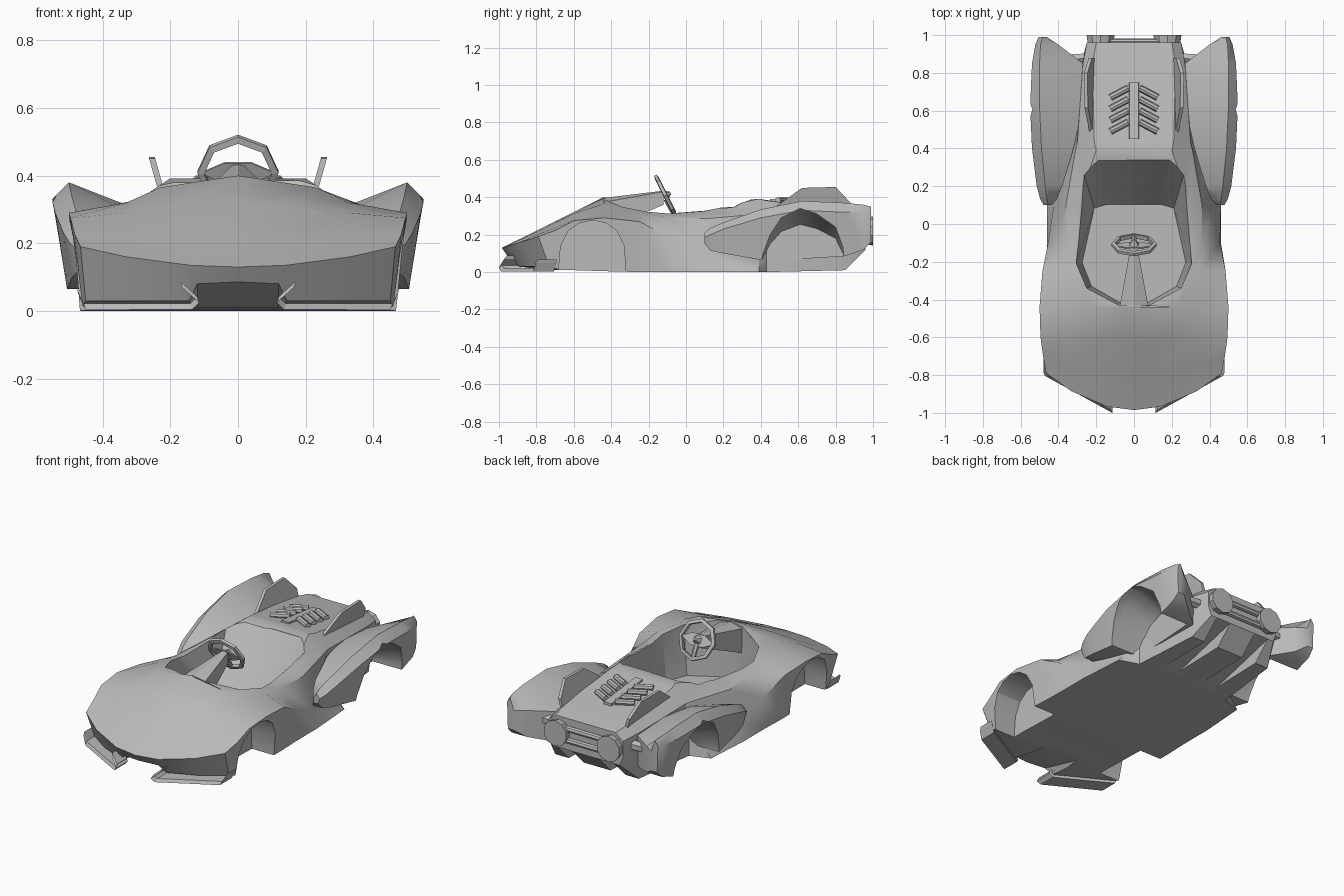
import bpy, bmesh, math
from mathutils import Vector, Matrix

cube = bpy.data.objects.get("Cube")
if cube:
    bpy.data.objects.remove(cube, do_unlink=True)

paint = bpy.data.materials.new("plain grey")
paint.use_nodes = True
grey = (0.5, 0.5, 0.5, 1)
paint.diffuse_color = grey
paint.node_tree.nodes["Principled BSDF"].inputs["Base Color"].default_value = grey


def finish(name, bm):
    """Turn a bmesh into a painted object with outward normals."""
    bmesh.ops.recalc_face_normals(bm, faces=bm.faces)
    mesh = bpy.data.meshes.new(name)
    bm.to_mesh(mesh)
    bm.free()
    mesh.materials.append(paint)
    obj = bpy.data.objects.new(name, mesh)
    bpy.context.collection.objects.link(obj)
    return obj


def loft(name, rings, side=1, strip_caps=False):
    """Skin closed rings of points; side=-1 builds the mirror image."""
    bm = bmesh.new()
    rows = [[bm.verts.new((x * side, y, z)) for x, y, z in ring] for ring in rings]
    n = len(rows[0])
    for r, s in zip(rows, rows[1:]):
        for i in range(n):
            j = (i + 1) % n
            bm.faces.new((r[i], r[j], s[j], s[i]))
    for row in (rows[0], rows[-1]):
        if not strip_caps:
            bm.faces.new(row)
            continue
        h = n // 2
        for i in range(h // 2):
            bm.faces.new([row[k] for k in (i, i + 1, h - 1 - i, h - i)])
            bm.faces.new([row[k] for k in (-i, h + i, h + 1 + i, n - 1 - i)])
    return finish(name, bm)


def rod(name, start, end, r1, r2, sides):
    """Straight tapered rod between two points."""
    start, end = Vector(start), Vector(end)
    way = end - start
    turn = way.to_track_quat("Z", "Y").to_matrix().to_4x4()
    bm = bmesh.new()
    bmesh.ops.create_cone(bm, cap_ends=True, segments=sides, radius1=r1, radius2=r2,
                          depth=way.length, matrix=Matrix.Translation((start + end) / 2) @ turn)
    return finish(name, bm)


def activate(obj):
    bpy.ops.object.select_all(action="DESELECT")
    obj.select_set(True)
    bpy.context.view_layer.objects.active = obj


def carve(obj, cutter):
    """Subtract the cutter and throw it away."""
    activate(obj)
    mod = obj.modifiers.new("cut", "BOOLEAN")
    mod.operation, mod.solver, mod.object = "DIFFERENCE", "EXACT", cutter
    bpy.ops.object.modifier_apply(modifier=mod.name)
    bpy.data.objects.remove(cutter, do_unlink=True)


def smooth(obj, angle=28):
    activate(obj)
    bpy.ops.object.shade_smooth_by_angle(angle=math.radians(angle))


# Main body: y, nose sweep, centre z, hood edge, fender crest, shoulder, sill x, floor z
sections = [
    (-.985, .2, .13, .14, .135, .33, .16, .465, .19, .45, .03),
    (-.8, .1, .22, .1, .217, .35, .22, .482, .225, .46, .01),
    (-.6, 0, .32, .16, .313, .33, .29, .495, .275, .465, .01),
    (-.44, 0, .4, .23, .365, .33, .32, .5, .29, .47, .005),
    (-.25, 0, .4, .29, .33, .36, .315, .485, .27, .465, 0),
    (-.1, 0, .36, .31, .31, .36, .295, .455, .19, .46, 0),
    (.1, 0, .36, .3, .325, .36, .285, .425, .1, .46, 0),
    (.39, 0, .392, .2, .392, .31, .31, .37, .08, .44, 0),
    (.43, 0, .385, .21, .382, .3, .31, .32, .09, .32, 0),
    (.85, 0, .33, .22, .33, .27, .28, .28, .12, .28, .01),
    (.96, 0, .31, .2, .31, .25, .27, .25, .17, .23, .12),
]
rings = []
for y, sweep, zc, xa, za, xb, zb, xd, zd, xe, zf in sections:
    half = [(xa, za), (xb, zb), (xd, zd), (xe, zf), (xe * .7, zf), (xe * .35, zf)]
    outline = [(0, zc)] + half + [(0, zf)] + [(-x, z) for x, z in reversed(half)]
    # the nose sweeps back at the sides and along its lower edge
    rings.append([(x, y + sweep * ((x / .47) ** 2 + .35 * (z == zf)), z) for x, z in outline])
body = loft("body", rings, strip_caps=True)

# Cockpit opening: upright front and sides, reclined rear wall
edge = [(.08, -.43), (.25, -.34), (.305, -.21), (.27, .28), (.19, .34)]
opening = edge + [(-x, y) for x, y in reversed(edge)]
well = [[(x * .9, y * .97, .05) if y < 0 else (x * .78, y * .3, .05) for x, y in opening],
        [(x, y, .31 if y < 0 else .385) for x, y in opening],
        [(x, y, .6) for x, y in opening]]
carve(body, loft("cockpit_cutter", well))

# Front air intake, its roof sloping down to the floor
mouth = [(-.11, -.1), (.11, -.1), (.15, .04), (.12, .09), (-.12, .09), (-.15, .04)]
carve(body, loft("intake_cutter", [[(x, y, z - drop) for x, z in mouth]
                                   for y, drop in ((-1.1, 0), (-.97, 0), (-.62, .09))]))

front_arch = [(-.69, -.1), (-.67, .14), (-.63, .22), (-.57, .262), (-.5, .277),
              (-.43, .262), (-.37, .22), (-.33, .14), (-.32, -.1)]
rear_arch = [(.4, -.1), (.41, .09), (.45, .2), (.51, .29), (.61, .34),
             (.7, .31), (.8, .24), (.84, .13), (.85, -.1)]
# Rear fender: y, inner seam, crest, outer shoulder, lower edge
fender_sections = [
    (.1, .435, .18, .455, .21, .478, .185, .465, .15),
    (.13, .41, .2, .46, .235, .496, .2, .475, .115),
    (.2, .38, .24, .47, .265, .515, .23, .49, .1),
    (.4, .32, .29, .49, .335, .54, .29, .505, .065),
    (.62, .27, .29, .5, .38, .55, .33, .51, .07),
    (.85, .27, .27, .5, .37, .54, .32, .505, .085),
    (.95, .4, .28, .495, .36, .522, .32, .505, .12),
    (.99, .46, .28, .485, .35, .505, .32, .5, .16),
]
fender_rings = [[(xi, y, zi), (xp, y, zp), (xo, y, zo), (xl, y, zl), (xi, y, zl)]
                for y, xi, zi, xp, zp, xo, zo, xl, zl in fender_sections]

for side, label in ((1, "left"), (-1, "right")):
    # Front wheel well and rear underfloor tunnel
    carve(body, loft("front_arch_cutter",
                     [[(x, y, z) for y, z in front_arch] for x in (.32, .7)], side))
    tunnel = [(.5, -.05), (.5, 0), (1, .13), (1, -.05)]
    carve(body, loft("tunnel_cutter",
                     [[(x, y, z) for y, z in tunnel] for x in (.09, .19)], side))

    # Rear fender with hollow wheel arch
    fender = loft(label + "_rear_fender", fender_rings, side)
    carve(fender, loft("rear_arch_cutter",
                       [[(x, y, z * k) for y, z in rear_arch]
                        for x, k in ((.31, .75), (.48, 1), (.7, 1))], side))
    smooth(fender, 38)

    # Leaning tail fin
    fin = [(.48, .35), (.62, .45), (.8, .455), (.88, .37), (.88, .3)]
    loft(label + "_tail_fin",
         [[(.222 + t + (z - .37) * .28, y, z) for y, z in fin] for t in (0, .018)], side)

    # Exhaust and fender strut
    x = .177 * side
    smooth(rod(label + "_exhaust", (x, .85, .22), (x, 1, .22), .055, .078, 10))
    rod(label + "_fender_strut", (.2 * side, .88, .22), (.37 * side, .87, .22), .03, .03, 6)

    # Engine cover louvres
    for i in range(4):
        y = .49 + i * .06
        z = .383 - (y - .48) * .12
        smooth(rod(label + "_louvre", (.03 * side, y + .05, z), (.125 * side, y, z),
                   .018, .018, 8))

    # Front splitter blade with raised ends
    blade = [(.165, .07), (.115, .025), (.135, .004), (.45, .004), (.472, .05)]
    strips = []
    for x, z in blade:
        y = -1 + .55 * (x - .115)
        strips.append([(x, y, z), (x, y + .11, z), (x + .006, y + .11, z + .018),
                       (x + .006, y + .015, z + .018)])
    loft(label + "_splitter", strips, side)

smooth(body)

# Louvre spine
loft("louvre_spine", [[(x, y, z) for x, z in ((-.03, .3), (.03, .3), (.025, top), (-.025, top))]
                      for y, top in ((.45, .392), (.75, .358))])

# Rear cross bars
for z in (.18, .25):
    rod("rear_cross_bar", (-.17, .965, z), (.17, .965, z), .018, .018, 8)

# Steering column, a deep wedge narrowing toward the wheel
column = []
for y, wide, low, high in ((-.45, .078, .22, .395), (-.12, .018, .36, .435)):
    column.append([(-wide, y, low), (wide, y, low), (wide, y, high - wide * .3),
                   (0, y, high), (-wide, y, high - wide * .3)])
loft("steering_column", column)

# Steering wheel, tipped toward the driver
centre = Vector((0, -.11, .41))
up = Vector((0, -.1, .2)).normalized()
back = Vector((0, .2, .1)).normalized()
right = Vector((1, 0, 0))


def spot(across, rise, lift):
    return centre + right * across + up * rise + back * lift


bm = bmesh.new()
rows = []
for k in range(8):
    s, c = math.sin(k * math.tau / 8), math.cos(k * math.tau / 8)
    rows.append([bm.verts.new(spot(r * s, r * c, h))
                 for r, h in ((.12, -.008), (.12, .008), (.1, .012), (.1, -.012))])
for k, row in enumerate(rows):
    after = rows[(k + 1) % len(rows)]
    for i in range(4):
        j = (i + 1) % 4
        bm.faces.new((row[i], row[j], after[j], after[i]))
finish("steering_wheel_rim", bm)

# Wheel centre plate and hub
plate = [(-.11, 0), (-.04, .033), (.04, .033), (.11, 0), (.04, -.035), (-.04, -.035)]
loft("steering_plate", [[spot(x, z, h) for x, z in plate] for h in (-.008, 0)])
rod("steering_hub", spot(0, 0, -.01), spot(0, 0, .03), .035, .008, 6)
rod("steering_spoke", spot(0, -.02, -.004), spot(0, -.11, -.004), .016, .012, 6)
